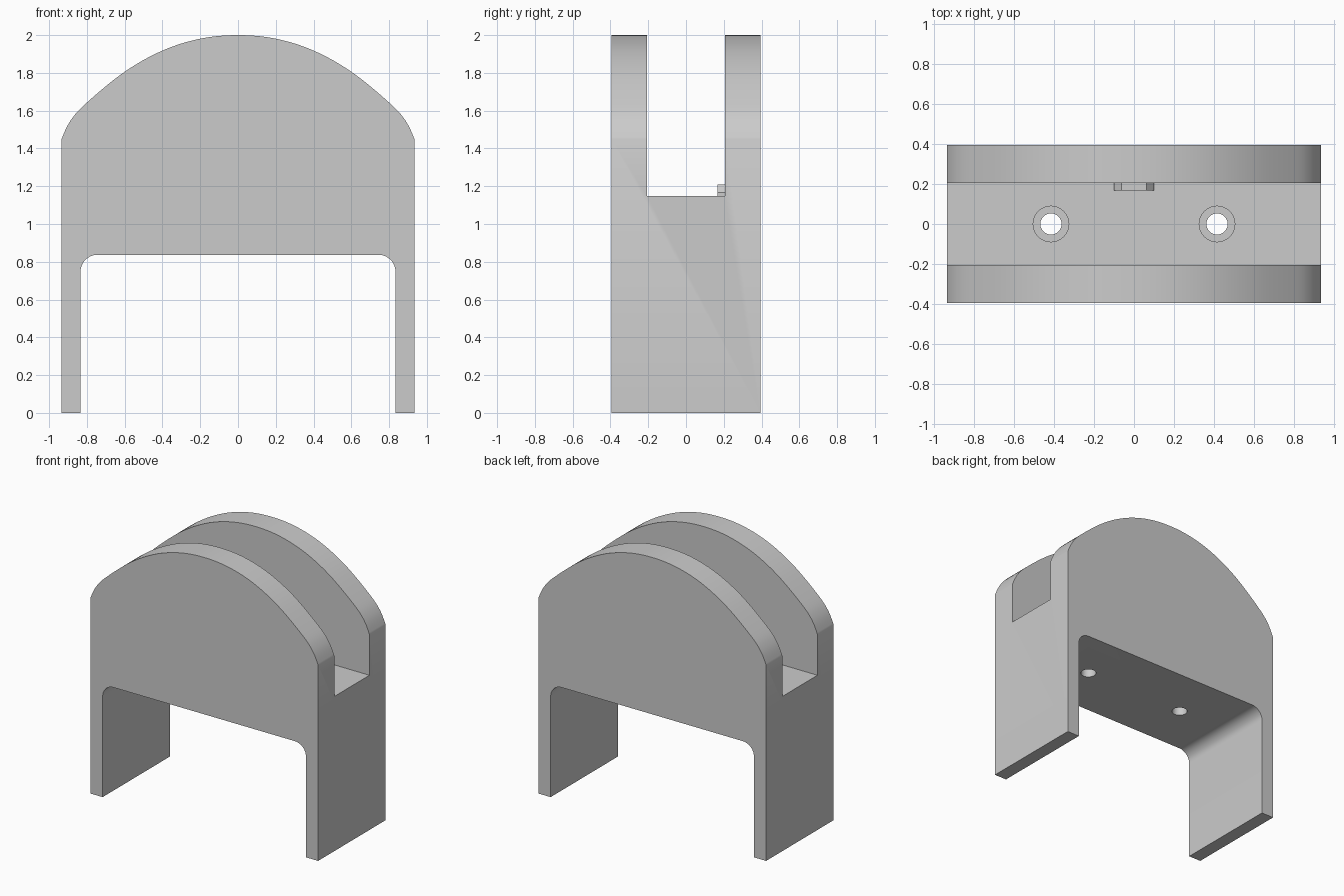
import bpy, bmesh
from math import sin, cos, pi, radians

if "Cube" in bpy.data.objects:
    bpy.data.objects.remove(bpy.data.objects["Cube"])

HALF_W, HALF_D, FLOOR = 0.934, 0.395, 1.147


def extrude_profile(name, pts, y0, y1):
    """Closed x/z outline extruded along y."""
    bm = bmesh.new()
    face = bm.faces.new([bm.verts.new((x, y0, z)) for x, z in pts])
    out = bmesh.ops.extrude_face_region(bm, geom=[face])
    moved = [v for v in out["geom"] if isinstance(v, bmesh.types.BMVert)]
    bmesh.ops.translate(bm, verts=moved, vec=(0, y1 - y0, 0))
    bmesh.ops.recalc_face_normals(bm, faces=bm.faces[:])
    mesh = bpy.data.meshes.new(name)
    bm.to_mesh(mesh)
    bm.free()
    ob = bpy.data.objects.new(name, mesh)
    bpy.context.collection.objects.link(ob)
    return ob


def cylinder(x, radius, z0, z1):
    bpy.ops.mesh.primitive_cylinder_add(vertices=48, radius=radius, depth=z1 - z0,
                                        location=(x, 0, (z0 + z1) / 2))
    return bpy.context.object


def cut(target, cutter):
    mod = target.modifiers.new("cut", 'BOOLEAN')
    mod.operation, mod.solver, mod.object = 'DIFFERENCE', 'EXACT', cutter
    bpy.context.view_layer.objects.active = target
    bpy.ops.object.modifier_apply(modifier=mod.name)
    bpy.data.objects.remove(cutter)


def smooth_curve(keys, steps=8):
    """Catmull-Rom curve through the key points."""
    pts = []
    for i in range(1, len(keys) - 2):
        a, b, c, d = keys[i - 1:i + 3]
        for k in range(steps):
            t = k / steps
            pts.append(tuple(0.5 * (2 * q + (r - p) * t + (2 * p - 5 * q + 4 * r - s) * t * t
                                    + (3 * q - p - 3 * r + s) * t ** 3)
                             for p, q, r, s in zip(a, b, c, d)))
    return pts + [keys[-2]]


# Right half of the outline: domed top, side, leg and rounded inner corner
dome = smooth_curve([(-0.2, 1.981), (0, 2), (0.2, 1.981), (0.4, 1.918), (0.6, 1.806),
                     (0.8, 1.643), (0.885, 1.55), (HALF_W, 1.45), (0.955, 1.37)])
r, inner, under = 0.09, 0.834, 0.837
fillet = [(inner - r + r * cos(a), under - r + r * sin(a))
          for a in (i * pi / 16 for i in range(9))]
right = dome + [(HALF_W, 0), (inner, 0)] + fillet
left = [(-x, z) for x, z in reversed(right[1:])]
body = extrude_profile("bracket_body", right + left, -HALF_D, HALF_D)

# Long slot between the two domed cheeks
slot = extrude_profile("slot_cutter", [(-1.2, FLOOR), (1.2, FLOOR), (1.2, 2.2), (-1.2, 2.2)],
                       -0.206, 0.206)
cut(body, slot)

# Counterbored screw holes in the slot floor
for x in (-0.415, 0.415):
    cut(body, cylinder(x, 0.053, 0.7, 1.3))
    cut(body, cylinder(x, 0.089, FLOOR - 0.1, 1.3))

# Small bevelled tab against the rear cheek
tab = extrude_profile("locating_tab", [(-0.1, FLOOR - 0.02), (0.1, FLOOR - 0.02), (0.1, 1.168),
                                       (0.062, 1.21), (-0.062, 1.21), (-0.1, 1.168)],
                      0.167, 0.226)

# Smooth curved surfaces, keep edges crisp
bpy.ops.object.select_all(action='DESELECT')
body.select_set(True)
bpy.context.view_layer.objects.active = body
bpy.ops.object.shade_smooth_by_angle(angle=radians(25))
